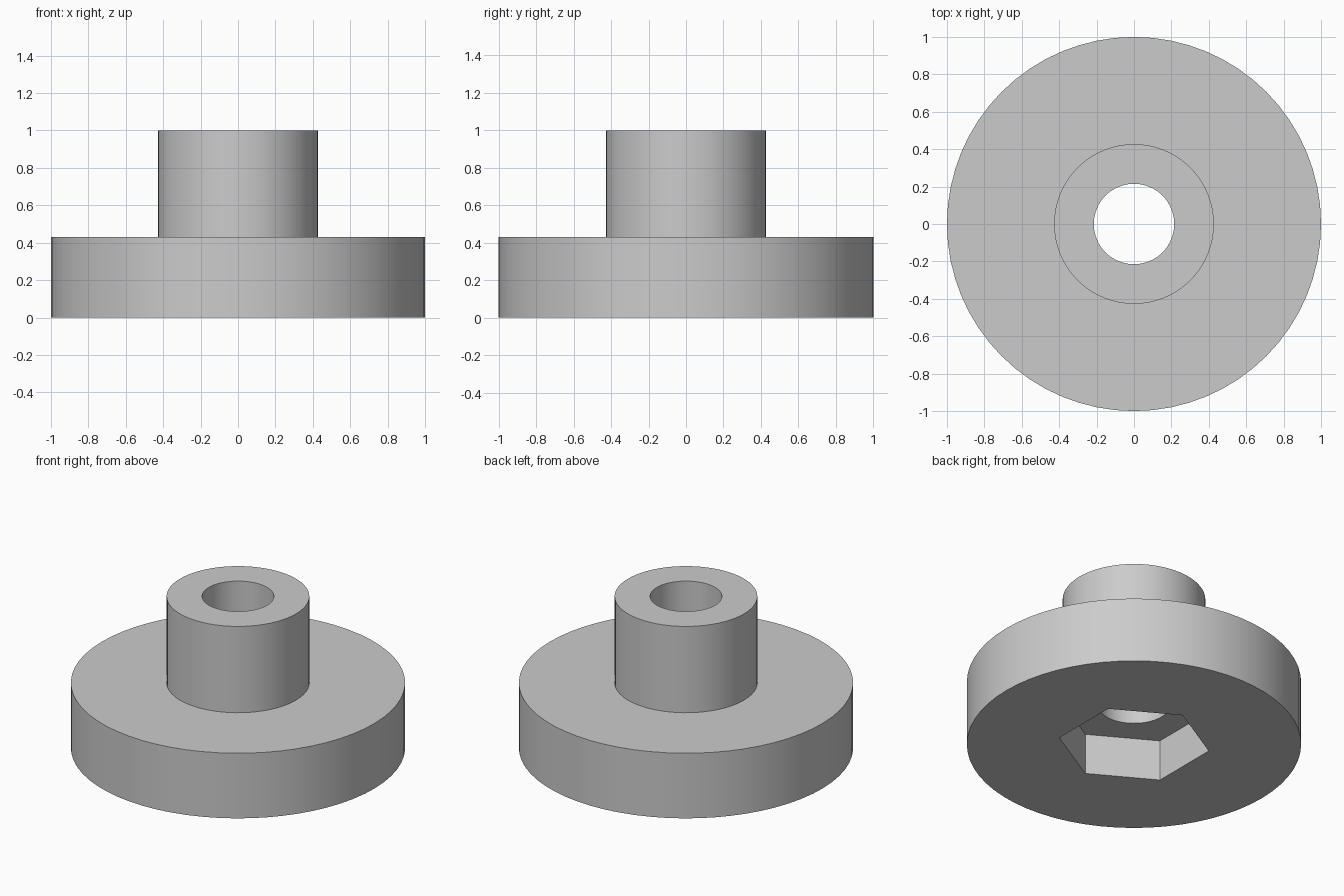
import bpy
import bmesh
from math import cos, sin, pi, radians

cube = bpy.data.objects.get("Cube")
if cube:
    bpy.data.objects.remove(cube, do_unlink=True)

SIDES = 64
FLANGE_R, HUB_R, BORE_R, HEX_R = 1.0, 0.427, 0.215, 0.4535
FLANGE_TOP, HUB_TOP, POCKET_TOP = 0.43, 1.0, 0.27

grey = bpy.data.materials.new("plain grey")
grey.use_nodes = True
grey.diffuse_color = (0.6, 0.6, 0.6, 1)
grey.node_tree.nodes["Principled BSDF"].inputs["Base Color"].default_value = (0.6, 0.6, 0.6, 1)

bm = bmesh.new()


def ring(radius, z, sides=SIDES, turn=0.0):
    """Closed loop of edges around the z axis."""
    verts = [bm.verts.new((radius * cos(turn + 2 * pi * i / sides),
                           radius * sin(turn + 2 * pi * i / sides), z))
             for i in range(sides)]
    return verts, [bm.edges.new((verts[i - 1], verts[i])) for i in range(sides)]


def bridge(a, b):
    """Quads between two loops with the same number of sides."""
    va, vb = a[0], b[0]
    for i in range(len(va)):
        bm.faces.new((va[i - 1], va[i], vb[i], vb[i - 1]))


def fill_between(a, b):
    """Flat face between two loops with different numbers of sides."""
    bmesh.ops.triangle_fill(bm, edges=a[1] + b[1], use_beauty=True, normal=(0, 0, -1))


# Flange, hub and round bore
flange_bottom = ring(FLANGE_R, 0)
flange_top = ring(FLANGE_R, FLANGE_TOP)
hub_base = ring(HUB_R, FLANGE_TOP)
hub_top = ring(HUB_R, HUB_TOP)
bore_top = ring(BORE_R, HUB_TOP)
bore_bottom = ring(BORE_R, POCKET_TOP)
loops = [flange_bottom, flange_top, hub_base, hub_top, bore_top, bore_bottom]
for lower, upper in zip(loops, loops[1:]):
    bridge(lower, upper)

# Hexagonal nut pocket in the underside
hex_inner = ring(HEX_R, POCKET_TOP, 6, radians(30))
hex_outer = ring(HEX_R, 0, 6, radians(30))
bridge(hex_inner, hex_outer)
fill_between(bore_bottom, hex_inner)
fill_between(flange_bottom, hex_outer)

bmesh.ops.recalc_face_normals(bm, faces=bm.faces[:])
mesh = bpy.data.meshes.new("flanged_bushing")
bm.to_mesh(mesh)
bm.free()
mesh.materials.append(grey)

bushing = bpy.data.objects.new("flanged_bushing", mesh)
bpy.context.collection.objects.link(bushing)
bpy.ops.object.select_all(action="DESELECT")
bushing.select_set(True)
bpy.context.view_layer.objects.active = bushing
bpy.ops.object.shade_smooth_by_angle(angle=radians(30))
